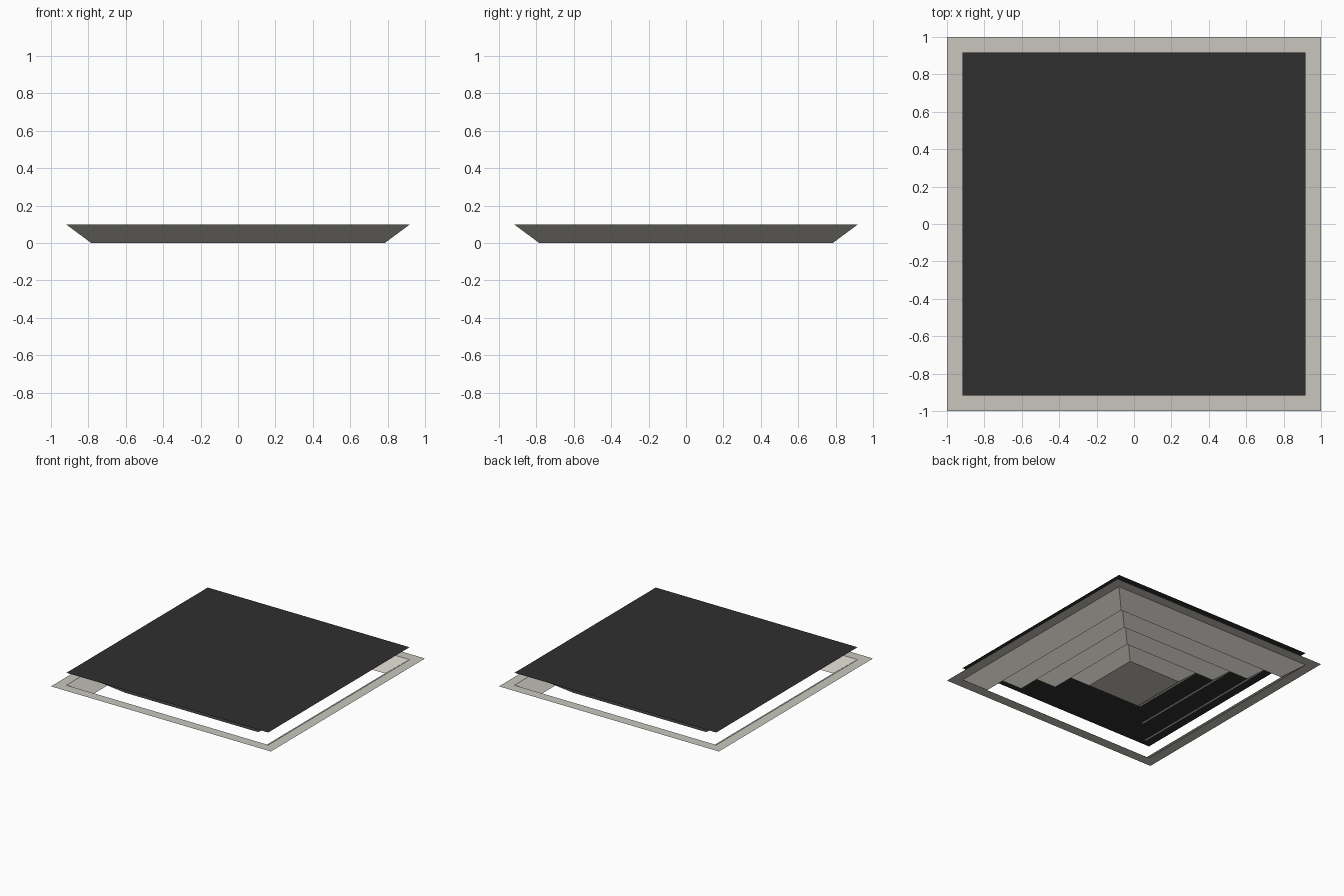
import bpy, bmesh

if "Cube" in bpy.data.objects:
    bpy.data.objects.remove(bpy.data.objects["Cube"])

def material(name, rgb):
    m = bpy.data.materials.new(name)
    m.diffuse_color = (*rgb, 1)
    m.use_nodes = True
    m.node_tree.nodes["Principled BSDF"].inputs["Base Color"].default_value = m.diffuse_color
    return m

ENAMEL = material("off_white_enamel", (0.58, 0.565, 0.515))
DARK = material("dark_backing", (0.028, 0.028, 0.028))

def square_sheet(name, profile, mat, cap=False):
    """Sweep (half_size, z) points round a square; optionally close the last loop."""
    bm = bmesh.new()
    loops = [[bm.verts.new((sx * h, sy * h, z))
              for sx, sy in ((-1, -1), (1, -1), (1, 1), (-1, 1))]
             for h, z in profile]
    for a, b in zip(loops, loops[1:]):
        for i in range(4):
            j = (i + 1) % 4
            bm.faces.new((a[i], b[i], b[j], a[j]))
    if cap:
        bm.faces.new(loops[-1][::-1])
    mesh = bpy.data.meshes.new(name)
    bm.to_mesh(mesh)
    bm.free()
    mesh.materials.append(mat)
    obj = bpy.data.objects.new(name, mesh)
    bpy.context.collection.objects.link(obj)
    return obj

RIM_Z = 0.098      # level of the flat frame
SLOPE = 0.132      # horizontal run of each louver
OPENING = 0.917    # half size of the frame opening
STEP = 0.182       # spacing between louvers

# Flat ceiling frame
square_sheet("ceiling_frame", [(1.0, RIM_Z), (OPENING, RIM_Z)], ENAMEL)

# Nested sloping louvers, the innermost closed by a flat panel
for k in range(4):
    top = OPENING - k * STEP
    last = k == 3
    square_sheet("center_panel" if last else f"louver_{k + 1}",
                 [(top, RIM_Z), (top - SLOPE, 0)], ENAMEL, cap=last)

# Dark backing plate above the louvers
square_sheet("backing_plate", [(OPENING, 0.2)], DARK, cap=True)
